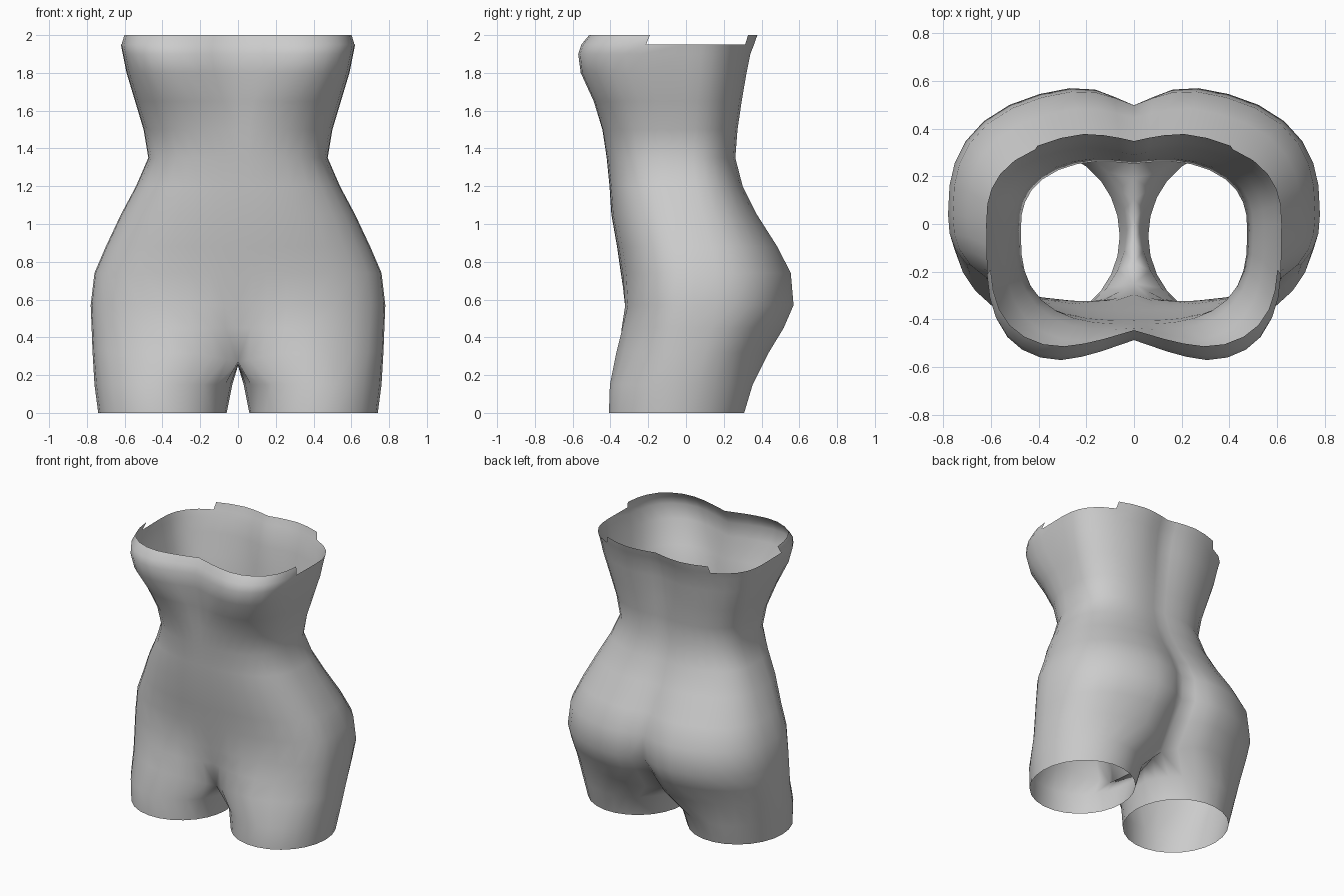
import bpy
import bmesh
from math import sin, cos, pi, radians

cube = bpy.data.objects.get("Cube")
if cube:
    bpy.data.objects.remove(cube, do_unlink=True)

OUTER, INNER = 21, 5      # points around the outside and along the inner thigh

# Torso sections: height, half width, side y, front y, front groove, back y, back groove, front squareness
SECTIONS = [
    (0.32, 0.77, 0.00, -0.40, 0.15, 0.45, 0.17, 2.3),
    (0.45, 0.775, 0.02, -0.365, 0.07, 0.53, 0.12, 2.4),
    (0.57, 0.78, 0.04, -0.335, 0.02, 0.583, 0.09, 2.5),
    (0.74, 0.76, 0.04, -0.345, 0.0, 0.568, 0.07, 2.5),
    (0.88, 0.70, 0.03, -0.365, 0.0, 0.495, 0.05, 2.5),
    (1.05, 0.62, 0.00, -0.395, 0.0, 0.385, 0.03, 2.6),
    (1.20, 0.54, -0.02, -0.405, 0.0, 0.31, 0.02, 2.7),
    (1.35, 0.475, -0.03, -0.42, 0.0, 0.272, 0.02, 2.8),
    (1.50, 0.50, -0.02, -0.457, 0.02, 0.283, 0.02, 2.8),
    (1.65, 0.545, -0.01, -0.515, 0.06, 0.305, 0.03, 3.1),
    (1.80, 0.59, 0.00, -0.577, 0.09, 0.33, 0.04, 3.8),
    (1.90, 0.61, 0.00, -0.587, 0.10, 0.35, 0.04, 4.0),
    (1.95, 0.62, 0.00, -0.57, 0.10, 0.37, 0.04, 3.9),
    (2.00, 0.605, 0.00, -0.53, 0.085, 0.388, 0.04, 3.8),
]

# Leg sections: height, centre x, centre y, radius x, radius y
LEGS = [(0.0, 0.40, -0.05, 0.34, 0.36), (0.15, 0.395, -0.025, 0.365, 0.38)]


def torso_ring(bm, z, w, side, front, front_dip, back, back_dip, n):
    """Half section running from the front centre round the side to the back centre."""
    ring = []
    for i in range(OUTER):
        u = i / (OUTER - 1)
        t = pi * u - 0.15 * sin(2 * pi * u) - 0.1 * sin(4 * pi * u)
        at_front = u < 0.5
        power = 2 / (n if at_front else 2.6)
        x = w * max(sin(t), 0) ** power if 0 < i < OUTER - 1 else 0
        reach = (front if at_front else back) - side
        y = side + reach * abs(cos(t)) ** power
        if at_front:
            y += front_dip * max(0, 1 - x / 0.35) ** 1.3
        else:
            y -= back_dip * max(0, 1 - x / 0.22) ** 1.3
        ring.append(bm.verts.new((x, y, z)))
    return ring


def leg_ring(bm, z, cx, cy, rx, ry):
    angles = [-50 + 280 * i / (OUTER - 1) for i in range(OUTER)]
    angles += [230 + 80 * (i + 1) / (INNER + 1) for i in range(INNER)]
    return [bm.verts.new((cx + rx * sin(radians(a)), cy - ry * cos(radians(a)), z))
            for a in angles]


def skin(bm, low, high, closed, keep=lambda a, b: True):
    count = len(low)
    for i in range(count if closed else count - 1):
        j = (i + 1) % count
        if keep(low[i], low[j]):
            bm.faces.new((low[i], low[j], high[j], high[i]))


bm = bmesh.new()
legs = [leg_ring(bm, *row) for row in LEGS]
rings = [torso_ring(bm, *row) for row in SECTIONS]

# The lowest torso section sinks towards the crotch
for v in rings[0]:
    v.co.z -= 0.05 * max(0, 1 - v.co.x / 0.25)

# Crotch seam joins the back centre to the front centre on the mirror plane
start, end = rings[0][-1].co, rings[0][0].co
seam = []
for i in range(INNER):
    f = (i + 1) / (INNER + 1)
    p = start.lerp(end, f)
    seam.append(bm.verts.new((0, p.y, p.z - 0.02 * sin(pi * f))))

skin(bm, legs[0], legs[1], True)
skin(bm, legs[1], rings[0] + seam, True)
for low, high in zip(rings[:-2], rings[1:-1]):
    skin(bm, low, high, False)


# Raised rim at the front and back only, leaving the sides lower
def rim(a, b):
    middle = (a.co.y + b.co.y) / 2
    return middle < -0.15 or middle > 0.29


skin(bm, rings[-2], rings[-1], False, rim)
bmesh.ops.delete(bm, geom=[v for v in bm.verts if not v.link_faces], context='VERTS')

mesh = bpy.data.meshes.new("torso")
bm.to_mesh(mesh)
bm.free()
torso = bpy.data.objects.new("torso", mesh)
bpy.context.collection.objects.link(torso)

# Plain grey shell
grey = bpy.data.materials.new("plain_grey")
grey.use_nodes = True
colour = (0.6, 0.6, 0.6, 1)
grey.diffuse_color = colour
grey.node_tree.nodes["Principled BSDF"].inputs["Base Color"].default_value = colour
mesh.materials.append(grey)

mirror = torso.modifiers.new("mirror", 'MIRROR')
mirror.use_clip = True
mirror.merge_threshold = 0.001

bpy.context.view_layer.objects.active = torso
torso.select_set(True)
bpy.ops.object.shade_smooth_by_angle(angle=radians(80))
